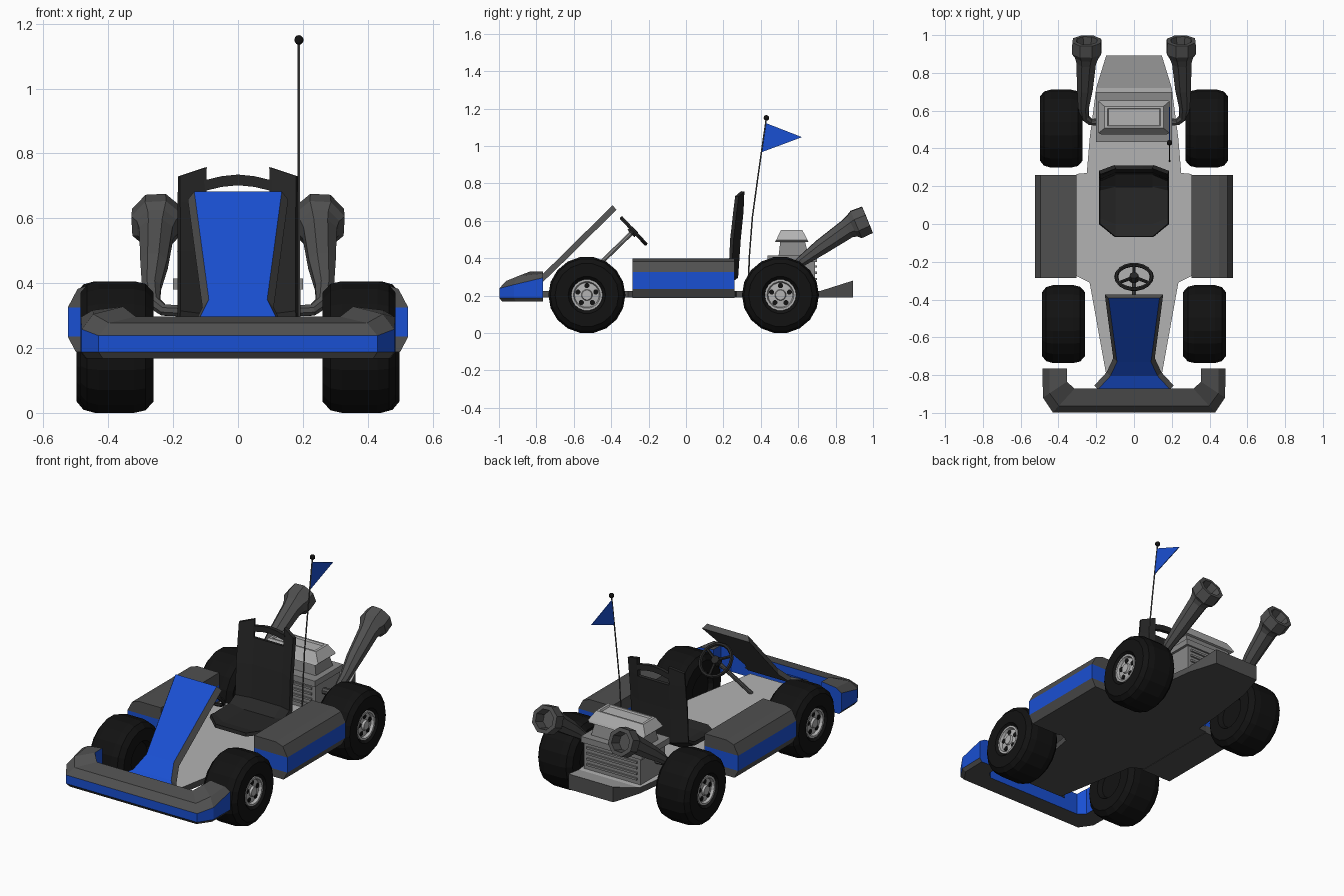
import bpy, bmesh
from math import sin, cos, pi, radians
from mathutils import Vector

if "Cube" in bpy.data.objects:
    bpy.data.objects.remove(bpy.data.objects["Cube"])


def material(name, r, g, b):
    m = bpy.data.materials.new(name)
    m.diffuse_color = (r, g, b, 1)
    m.use_nodes = True
    m.node_tree.nodes["Principled BSDF"].inputs["Base Color"].default_value = m.diffuse_color
    return m


BLUE = material("blue", 0.01, 0.08, 0.65)
BLACK = material("black", 0.006, 0.006, 0.006)
DARK = material("dark", 0.02, 0.02, 0.02)
GREY = material("grey", 0.08, 0.08, 0.08)
MID = material("mid_grey", 0.25, 0.25, 0.25)
LIGHT = material("light_grey", 0.45, 0.45, 0.45)


def loft(name, rings, mat, cap=True, closed=True, mirror=False, skip=(), solid=0):
    """Skin a row of equal-length point rings."""
    bm = bmesh.new()
    rows = [[bm.verts.new(p) for p in r] for r in rings]
    n = len(rows[0])
    for i, (a, b) in enumerate(zip(rows, rows[1:])):
        for j in range(n if closed else n - 1):
            if (i, j) not in skip:
                k = (j + 1) % n
                bm.faces.new((a[j], a[k], b[k], b[j]))
    if cap:
        bm.faces.new(rows[0])
        bm.faces.new(rows[-1])
    bmesh.ops.recalc_face_normals(bm, faces=bm.faces)
    me = bpy.data.meshes.new(name)
    bm.to_mesh(me)
    bm.free()
    ob = bpy.data.objects.new(name, me)
    bpy.context.collection.objects.link(ob)
    me.materials.append(mat)
    if solid:
        s = ob.modifiers.new("thickness", 'SOLIDIFY')
        s.thickness, s.offset = solid, 0
    if mirror:
        ob.modifiers.new("mirror", 'MIRROR')
    return ob


def paint(ob, mat, test, cuts=()):
    """Slice at the given heights, then recolour faces that pass the test."""
    me = ob.data
    me.materials.append(mat)
    bm = bmesh.new()
    bm.from_mesh(me)
    for z in cuts:
        bmesh.ops.bisect_plane(bm, geom=bm.verts[:] + bm.edges[:] + bm.faces[:], dist=1e-5,
                               plane_co=(0, 0, z), plane_no=(0, 0, 1))
    bm.normal_update()
    for f in bm.faces:
        if test(f.calc_center_median(), f.normal):
            f.material_index = len(me.materials) - 1
    bm.to_mesh(me)
    bm.free()


def lathe(name, profile, y, z, n, mat, mirror=True):
    """Revolve (x, radius) pairs about an axle along x."""
    return loft(name, [[(x, y + r * sin(2 * pi * (k + .5) / n), z + r * cos(2 * pi * (k + .5) / n))
                        for k in range(n)] for x, r in profile], mat, mirror=mirror)


def tube(name, path, mat, n=8, mirror=False):
    """Tube through (x, y, z, radius) points."""
    pts = [Vector(p[:3]) for p in path]
    t = (pts[1] - pts[0]).normalized()
    u = t.orthogonal().normalized()
    rings = []
    for i, p in enumerate(pts):
        d = pts[min(i + 1, len(pts) - 1)] - pts[max(i - 1, 0)]
        if d.length > 1e-6 and d.dot(t) > 0:
            d.normalize()
            u = t.rotation_difference(d) @ u
            t = d
        v = t.cross(u)
        rings.append([p + path[i][3] * (u * cos(2 * pi * (k + .5) / n) + v * sin(2 * pi * (k + .5) / n))
                      for k in range(n)])
    return loft(name, rings, mat, mirror=mirror)


def rect(hx, y0, y1, z):
    return [(-hx, y0, z), (hx, y0, z), (hx, y1, z), (-hx, y1, z)]


# wheels: tyre, dished rim, hub cap and five dark holes
for end, y, dx in (("front", -0.53, 0), ("rear", 0.505, 0.012)):
    tyre = [(.285, .085), (.26, .10), (.26, .17), (.285, .198), (.32, .206), (.43, .206), (.465, .196),
            (.486, .17), (.486, .10), (.47, .085), (.45, .082)]
    lathe(end + "_tyre", [(x + dx, r) for x, r in tyre], y, .203, 18, BLACK)
    rim = [(.449, .084), (.478, .084), (.478, .072), (.462, .066), (.466, .03), (.478, .026), (.478, .012)]
    lathe(end + "_rim", [(x + dx, r) for x, r in rim], y, .203, 18, LIGHT)
    for k in range(5):
        a = 2 * pi * k / 5
        lathe(f"{end}_rim_hole_{k}", [(.455 + dx, .014), (.468 + dx, .014)],
              y + .05 * sin(a), .203 + .05 * cos(a), 8, BLACK)

# floor pan with a raised tail wedge
half = [(.145, -.81), (.235, -.31), (.305, -.275), (.305, .265), (.25, .27), (.235, .45), (.2, .72)]
outline = half + [(-x, y) for x, y in reversed(half)]
floor = loft("floor", [[(x, y, z) for x, y in outline] for z in (.19, .225)], LIGHT)
paint(floor, GREY, lambda c, n: n.z < .5)
tail = loft("tail_wedge", [[(-w, y, .19), (w, y, .19), (w, y, z), (-w, y, z)]
                           for w, y, z in ((.2, .72, .225), (.147, .893, .28))], LIGHT)
paint(tail, GREY, lambda c, n: n.z < .5)

# side pods with a blue band
pod = [(.305, .188), (.5, .188), (.525, .235), (.525, .325), (.495, .382), (.45, .398), (.305, .398)]
pods = loft("side_pod", [[(x, y, z) for x, z in pod] for y in (-.287, .26)], GREY, mirror=True)
paint(pods, BLUE, lambda c, n: .235 < c.z < .325, (.235, .325))

# wrap-around front bumper
stations = [((.485, -.765), (.355, -.765), .295, .328), ((.482, -.92), (.355, -.835), .258, .328),
            ((.43, -.998), (.315, -.872), .238, .297)]
stations += [((-o[0], o[1]), (-i[0], i[1]), a, b) for o, i, a, b in reversed(stations)]
rings = []
for o, i, zo, zi in stations:
    o, i = Vector(o), Vector(i)
    low, up = o.lerp(i, .12), o.lerp(i, .28)
    rings.append([(*low, .167), (*o, .187), (*o, zo), (*up, (zo + 2 * zi) / 3), (*i, zi), (*i, .167)])
bumper = loft("front_bumper", rings, GREY)
paint(bumper, BLUE, lambda c, n: abs(n.z) < .3 and c.z < .3)

# sloping blue nose panel with a grey backing frame
nose = [(-.392, .683, .135), (-.73, .35, .09), (-.805, .28, .125), (-.875, .25, .19)]
panel = loft("nose_panel", [[(-w, y, z), (w, y, z), (w + .02, y + .02, z - .025), (-w - .02, y + .02, z - .025)]
                            for y, z, w in nose], GREY)
paint(panel, BLUE, lambda c, n: n.y < -.2 and abs(n.x) < .3)

# steering wheel, spokes and column
hub, axis, up = Vector((0, -.28, .545)), Vector((0, .73, .68)), Vector((0, -.68, .73))
bpy.ops.mesh.primitive_torus_add(location=hub, rotation=(radians(-47), 0, 0), major_segments=18,
                                 minor_segments=6, major_radius=.094, minor_radius=.011)
bpy.context.object.name = "steering_wheel"
bpy.context.object.data.materials.append(DARK)
for k in range(3):
    a = radians(90 + 120 * k + 180)
    end = hub + .09 * (Vector((cos(a), 0, 0)) + up * sin(a))
    tube(f"steering_spoke_{k}", [(*hub, .009), (*end, .009)], DARK, 6)
tube("steering_hub", [(*(hub - axis * .02), .028), (*(hub + axis * .012), .024)], DARK)
tube("steering_column", [(0, -.61, .225, .012), (*hub, .012)], MID)

# bucket seat: folded shell, each row is (wing y, z, centre y, z)
seat = [(0, .275, -.068, .262), (.03, .27, 0, .25), (.18, .275, .2, .25), (.235, .31, .27, .30),
        (.245, .5, .283, .5), (.262, .65, .298, .65), (.272, .73, .303, .757)]
loft("seat", [[(-.182, wy, wz), (-.1, cy, cz), (.1, cy, cz), (.182, wy, wz)] for wy, wz, cy, cz in seat],
     DARK, cap=False, closed=False, skip={(5, 1)}, solid=.02)
loft("seat_top_bar", [[(x, .288, z), (x, .31, z), (x, .31, z + .033), (x, .288, z + .033)]
                      for x, z in ((-.105, .684), (-.05, .697), (0, .702), (.05, .697), (.105, .684))], DARK)

# engine: block, flange, neck and recessed air box
loft("engine_block", [rect(.185, .46, .69, .22), rect(.185, .46, .69, .38)], MID)
loft("engine_flange", [rect(.2, .435, .70, .38), rect(.2, .435, .70, .415)], MID)
loft("engine_neck", [rect(.165, .495, .655, .412), rect(.15, .505, .635, .495)], MID)
loft("air_box", [rect(.175, .475, .655, .485), rect(.188, .482, .65, .497), rect(.155, .508, .622, .55),
                 rect(.14, .518, .612, .55), rect(.135, .522, .608, .54)], LIGHT)
for k in range(4):
    z = .25 + .033 * k
    loft(f"cooling_fin_{k}", [rect(.165, .45, .70, z), rect(.165, .45, .70, z + .012)], MID)

# twin megaphone exhausts with hollow tips
tube("exhaust", [(.18, .54, .315, .019), (.23, .54, .317, .019), (.26, .565, .34, .023), (.267, .62, .385, .031),
                 (.259, .72, .458, .045), (.252, .86, .555, .056), (.25, .887, .571, .066), (.25, .91, .58, .084),
                 (.25, .97, .605, .081), (.25, .971, .605, .058), (.25, .91, .58, .05)], GREY, 8, True)

# whip aerial with ball and pennant
tube("aerial", [(.188, .333, .22, .005), (.188, .338, .4, .004), (.188, .355, .62, .004), (.188, .388, .86, .004),
                (.188, .43, 1.15, .004)], GREY, 6)
bpy.ops.mesh.primitive_uv_sphere_add(segments=10, ring_count=6, radius=.015, location=(.188, .43, 1.15))
bpy.context.object.name = "aerial_ball"
bpy.context.object.data.materials.append(BLACK)
loft("pennant", [[(x, .427, 1.122), (x, .401, .965), (x, .62, 1.047)] for x in (.186, .19)], BLUE)
